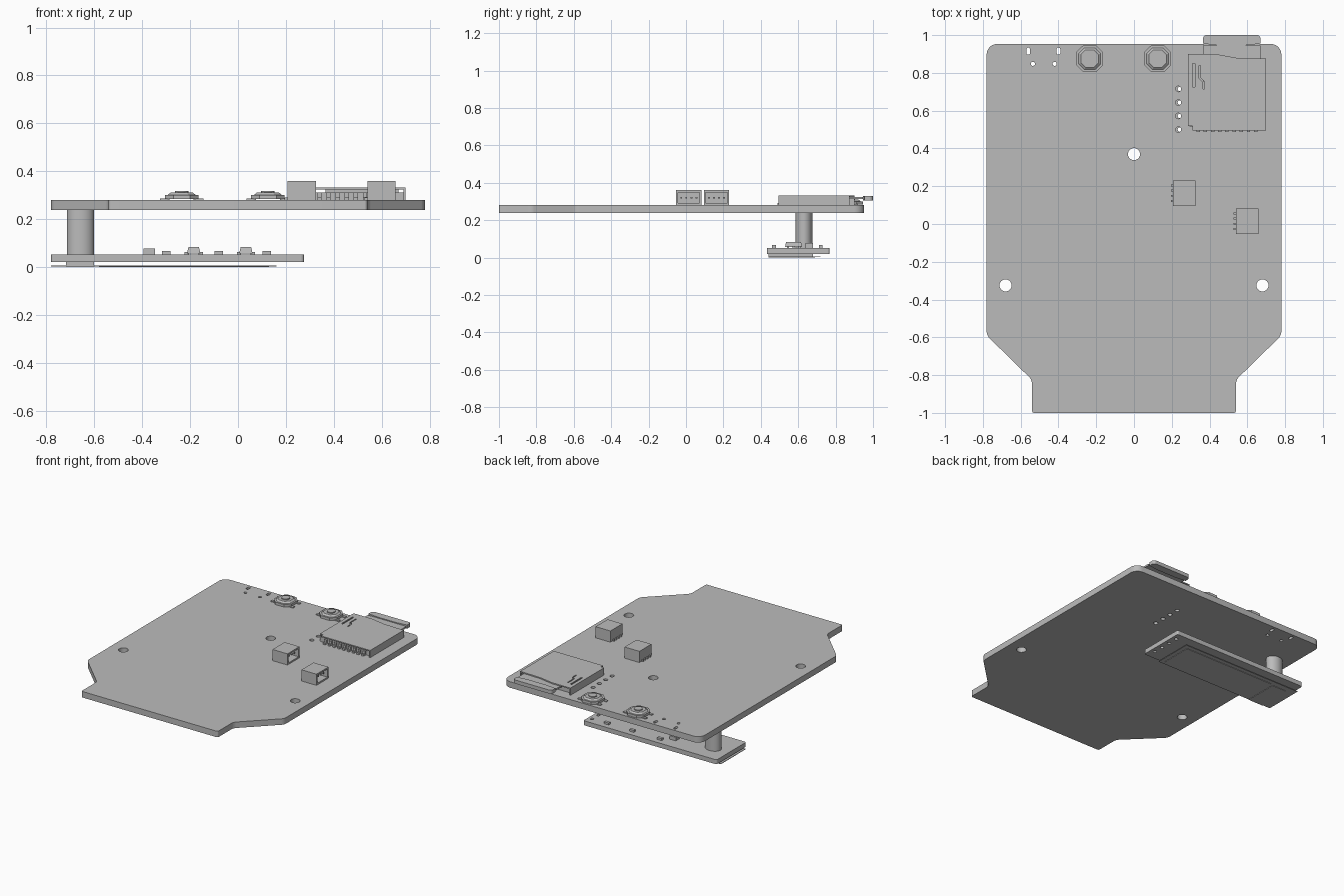
import bpy, math
from mathutils import Vector

if "Cube" in bpy.data.objects:
    bpy.data.objects.remove(bpy.data.objects["Cube"])

gray = bpy.data.materials.new("board gray")
gray.diffuse_color = (0.5, 0.5, 0.5, 1)
gray.use_nodes = True
gray.node_tree.nodes["Principled BSDF"].inputs["Base Color"].default_value = gray.diffuse_color


def fillet(points, steps=6):
    """Round each (x, y, r) corner; r = 0 keeps it sharp."""
    out = []
    n = len(points)
    for i, (x, y, r) in enumerate(points):
        p = Vector((x, y))
        if r == 0:
            out.append(p)
            continue
        a = p + (Vector(points[i - 1][:2]) - p).normalized() * r
        b = p + (Vector(points[(i + 1) % n][:2]) - p).normalized() * r
        for k in range(steps + 1):
            t = k / steps
            # weighted curve that follows a circular arc for square corners
            w = 0.7071
            d = (1 - t) ** 2 + 2 * w * t * (1 - t) + t * t
            out.append((a * (1 - t) ** 2 + p * (2 * w * t * (1 - t)) + b * t * t) / d)
    return out


def ring(x, y, rx, ry=None, n=24, turn=0.0):
    ry = ry or rx
    return [Vector((x + rx * math.cos(turn + math.tau * k / n),
                    y + ry * math.sin(turn + math.tau * k / n))) for k in range(n)]


def rect(x0, x1, y0, y1, r=0):
    return fillet([(x0, y0, r), (x1, y0, r), (x1, y1, r), (x0, y1, r)])


def slot(x, y, r, length):
    h = length / 2 - r
    return [v + Vector((0, h if v.y > y else -h)) for v in ring(x, y, r, n=16, turn=0.1)]


def plate(name, loops, z0, z1):
    """Flat part from an outer loop and optional hole loops."""
    cu = bpy.data.curves.new(name, 'CURVE')
    cu.dimensions = '2D'
    cu.fill_mode = 'BOTH'
    cu.extrude = (z1 - z0) / 2
    for loop in loops:
        s = cu.splines.new('POLY')
        s.points.add(len(loop) - 1)
        for pt, v in zip(s.points, loop):
            pt.co = (v.x, v.y, 0, 1)
        s.use_cyclic_u = True
    tmp = bpy.data.objects.new("tmp", cu)
    bpy.context.collection.objects.link(tmp)
    dg = bpy.context.evaluated_depsgraph_get()
    me = bpy.data.meshes.new_from_object(tmp.evaluated_get(dg))
    bpy.data.objects.remove(tmp)
    me.name = name
    me.materials.clear()
    me.materials.append(gray)
    for p in me.polygons:
        p.use_smooth = False
    ob = bpy.data.objects.new(name, me)
    ob.location.z = (z0 + z1) / 2
    bpy.context.collection.objects.link(ob)
    return ob


def box(name, x0, x1, y0, y1, z0, z1):
    return plate(name, [rect(x0, x1, y0, y1)], z0, z1)


def loft(name, lower, upper, z0, z1):
    """Tapered solid between two loops of equal length."""
    n = len(lower)
    verts = [(v.x, v.y, z0) for v in lower] + [(v.x, v.y, z1) for v in upper]
    faces = [(i, (i + 1) % n, n + (i + 1) % n, n + i) for i in range(n)]
    faces += [tuple(reversed(range(n))), tuple(range(n, 2 * n))]
    me = bpy.data.meshes.new(name)
    me.from_pydata(verts, [], faces)
    me.materials.append(gray)
    ob = bpy.data.objects.new(name, me)
    bpy.context.collection.objects.link(ob)
    return ob


def smooth(ob):
    bpy.ops.object.select_all(action='DESELECT')
    ob.select_set(True)
    bpy.context.view_layer.objects.active = ob
    bpy.ops.object.shade_smooth_by_angle(angle=math.radians(35))


TOP = 0.28
PIN_Y = [0.5, 0.572, 0.643, 0.715]

# main board with mounting, header and button holes
half = [(0.54, -1, 0.012), (0.54, -0.825, 0.02), (0.78, -0.59, 0.02), (0.78, 0.953, 0.055)]
outline = fillet(half + [(-x, y, r) for x, y, r in reversed(half)])
holes = [ring(x, y, 0.032) for x, y in ((0, 0.37), (-0.68, -0.325), (0.68, -0.325))]
holes += [ring(0.235, y, 0.015, n=16) for y in PIN_Y]
holes += [ring(x, 0.848, 0.011, n=16) for x in (-0.535, -0.42)]
holes += [slot(x, 0.915, 0.01, 0.038) for x in (-0.56, -0.4)]
smooth(plate("main_board", [outline] + holes, 0.237, TOP))

# lower display board
lower_holes = [ring(0.243, y, 0.012, n=16) for y in PIN_Y]
plate("lower_board", [rect(-0.78, 0.275, 0.432, 0.768, 0.012)] + lower_holes, 0.02, 0.052)

# spacer post between the boards
smooth(plate("spacer_post", [ring(-0.658, 0.631, 0.057, 0.045, n=32)], 0.052, 0.237))

# display panel, its carrier sheet and the folded ribbon below the lower board
plate("display_sheet", [rect(-0.78, 0.16, 0.44, 0.72)], 0.003, 0.007)
plate("display_panel", [rect(-0.58, 0.13, 0.47, 0.69)], 0.0, 0.003)
box("ribbon_fold", -0.718, -0.602, 0.44, 0.68, 0.0, 0.02)

# small packages on the lower board
box("capacitor", -0.395, -0.347, 0.64, 0.68, 0.052, 0.077)
for x in (-0.185, 0.033):
    loft("chip_body", rect(x - 0.028, x + 0.028, 0.53, 0.62),
         rect(x - 0.022, x + 0.022, 0.535, 0.615), 0.056, 0.083)
    for s in (-1, 1):
        for y in (0.545, 0.575, 0.605):
            xs = sorted((x + s * 0.02, x + s * 0.038))
            box("chip_leg", xs[0], xs[1], y - 0.006, y + 0.006, 0.052, 0.062)
for x in (-0.3, -0.08, 0.12):
    for y in (0.47, 0.72):
        box("resistor", x - 0.018, x + 0.018, y - 0.01, y + 0.01, 0.052, 0.066)


def octagon(x, y, h, c):
    return fillet([(x - h + c, y - h, 0), (x + h - c, y - h, 0), (x + h, y - h + c, 0),
                   (x + h, y + h - c, 0), (x + h - c, y + h, 0), (x - h + c, y + h, 0),
                   (x - h, y + h - c, 0), (x - h, y - h + c, 0)])


# push buttons
for x in (-0.235, 0.125):
    y = 0.875
    plate("button_base", [octagon(x, y, 0.07, 0.035)], TOP + 0.003, 0.301)
    loft("button_cover", octagon(x, y, 0.058, 0.03), octagon(x, y, 0.046, 0.024), 0.301, 0.311)
    smooth(plate("button_knob", [ring(x, y, 0.028)], 0.311, 0.318))
    for s in (-1, 1):
        for t in (-1, 1):
            xs = sorted((x + s * 0.05, x + s * 0.09))
            yc = y + t * 0.035
            box("button_leg", xs[0], xs[1], yc - 0.01, yc + 0.01, TOP, TOP + 0.006)

# card socket: slotted roof, side walls, inner tray and contacts
roof = fillet([(0.285, 0.52, 0), (0.31, 0.52, 0), (0.31, 0.495, 0), (0.7, 0.495, 0),
               (0.7, 0.875, 0), (0.54, 0.88, 0), (0.43, 0.9, 0), (0.285, 0.9, 0)])
spring = fillet([(0.345, 0.84, 0), (0.345, 0.77, 0), (0.365, 0.75, 0), (0.365, 0.715, 0),
                 (0.372, 0.715, 0), (0.372, 0.755, 0), (0.352, 0.775, 0), (0.352, 0.84, 0)])
plate("socket_roof", [roof, rect(0.31, 0.322, 0.725, 0.85), spring], 0.324, 0.332)
box("socket_wall_left", 0.285, 0.293, 0.52, 0.9, TOP, 0.324)
box("socket_wall_right", 0.692, 0.7, 0.495, 0.875, TOP, 0.324)
box("socket_tray", 0.293, 0.692, 0.515, 0.87, TOP, 0.312)
for k in range(9):
    x = 0.34 + k * 0.038
    box("socket_contact", x - 0.009, x + 0.009, 0.488, 0.52, TOP, 0.292)
    box("socket_contact_top", x - 0.009, x + 0.009, 0.502, 0.52, 0.292, 0.31)

# memory card with a raised grip lip
box("memory_card", 0.365, 0.67, 0.6, 0.945, 0.312, 0.324)
plate("card_lip", [fillet([(0.365, 0.955, 0), (0.44, 0.946, 0), (0.59, 0.946, 0), (0.67, 0.955, 0),
                           (0.67, 1.0, 0.02), (0.365, 1.0, 0.02)])], 0.304, 0.33)

# cable connectors, open towards +x
for x, y in ((0.207, 0.163), (0.54, 0.015)):
    x1, h = x + 0.118, 0.068
    box("connector_back", x, x + 0.03, y - h, y + h, TOP, 0.36)
    box("connector_floor", x + 0.03, x1, y - h, y + h, TOP, 0.291)
    box("connector_roof", x + 0.03, x1, y - h, y + h, 0.349, 0.36)
    for s in (-1, 1):
        ys = sorted((y + s * h, y + s * (h - 0.01)))
        box("connector_side", x + 0.03, x1, ys[0], ys[1], 0.291, 0.349)
    for k in range(4):
        yc = y + (k - 1.5) * 0.027
        box("connector_pin", x + 0.03, x1 - 0.02, yc - 0.005, yc + 0.005, 0.315, 0.325)
        box("connector_tail", x - 0.012, x, yc - 0.005, yc + 0.005, TOP, 0.29)
